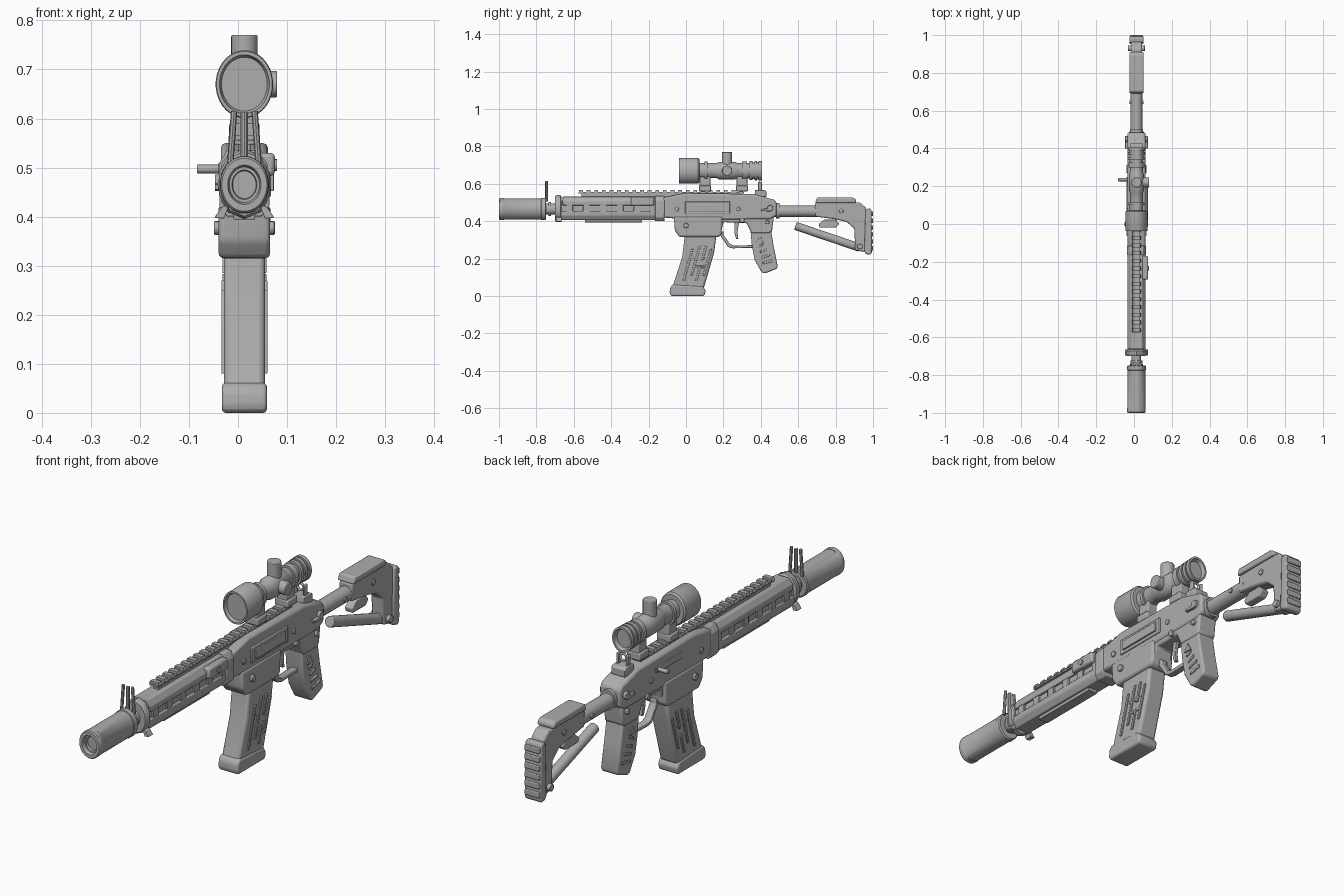
import bpy, bmesh, math
from mathutils import Matrix, Vector

C = 0.013      # x of the centre plane
SQ = 0.85      # round parts are narrower across x
grey = bpy.data.materials.new("gunmetal grey")
grey.diffuse_color = (0.42, 0.42, 0.42, 1)


def finish(bm, name, bevel=0.0, seg=2):
    bmesh.ops.recalc_face_normals(bm, faces=bm.faces)
    me = bpy.data.meshes.new(name)
    bm.to_mesh(me)
    bm.free()
    ob = bpy.data.objects.new(name, me)
    bpy.context.collection.objects.link(ob)
    me.materials.append(grey)
    if bevel:
        m = ob.modifiers.new("bevel", 'BEVEL')
        m.width, m.segments, m.limit_method = bevel, seg, 'ANGLE'
    bpy.ops.object.select_all(action='DESELECT')
    ob.select_set(True)
    bpy.context.view_layer.objects.active = ob
    bpy.ops.object.shade_smooth_by_angle(angle=math.radians(35))
    return ob


def extrude(bm, a, b):
    va, vb = [bm.verts.new(p) for p in a], [bm.verts.new(p) for p in b]
    n = len(a)
    bm.faces.new(va)
    bm.faces.new(vb[::-1])
    for i in range(n):
        bm.faces.new((va[i], va[(i + 1) % n], vb[(i + 1) % n], vb[i]))


def side(name, pts, x0, x1, bevel=0.006, seg=2):
    """Side outline (y, z) extruded across x."""
    bm = bmesh.new()
    extrude(bm, [(x0, *p) for p in pts], [(x1, *p) for p in pts])
    return finish(bm, name, bevel, seg)


def mid(name, pts, w, bevel=0.006, seg=2):
    return side(name, pts, C - w / 2, C + w / 2, bevel, seg)


def bar(name, pts, y0, y1, bevel=0.003):
    """Cross-section (x, z) extruded along y."""
    bm = bmesh.new()
    extrude(bm, [(C + x, y0, z) for x, z in pts], [(C + x, y1, z) for x, z in pts])
    return finish(bm, name, bevel)


def box(name, x0, x1, y0, y1, z0, z1, bevel=0.003):
    return side(name, [(y0, z0), (y1, z0), (y1, z1), (y0, z1)], x0, x1, bevel)


def lathe(name, prof, z, n=32, sq=SQ):
    """Profile (y, r) turned about an axis along y."""
    bm = bmesh.new()
    rings = []
    for y, r in prof:
        rings.append([bm.verts.new((C + sq * r * math.cos(2 * math.pi * (i + .5) / n), y,
                                    z + r * math.sin(2 * math.pi * (i + .5) / n))) for i in range(n)])
    for a, b in zip(rings, rings[1:]):
        for i in range(n):
            bm.faces.new((a[i], a[(i + 1) % n], b[(i + 1) % n], b[i]))
    bm.faces.new(rings[0])
    bm.faces.new(rings[-1])
    return finish(bm, name)


def rod(name, a, b, r, n=16, bevel=0.0, r2=None):
    a, b = Vector(a), Vector(b)
    d = b - a
    M = Matrix.Translation((a + b) / 2) @ d.to_track_quat('Z', 'Y').to_matrix().to_4x4()
    bm = bmesh.new()
    bmesh.ops.create_cone(bm, cap_ends=True, segments=n, radius1=r, radius2=r2 or r, depth=d.length, matrix=M)
    return finish(bm, name, bevel)


# Suppressor and barrel
lathe("suppressor", [(-.975, .02), (-.975, .028), (-.985, .03), (-.985, .036), (-1, .04), (-1, .054), (-.995, .058),
                     (-.975, .058), (-.973, .0565), (-.775, .0565), (-.773, .059), (-.752, .059), (-.748, .054),
                     (-.748, .03)], .465)
lathe("barrel_neck", [(-.75, .03), (-.735, .03), (-.735, .038), (-.722, .038), (-.722, .03), (-.60, .03)], .465, 20)

# Front sight: middle post and two leaning wings
rod("front_sight_post", (C, -.745, .515), (C, -.745, .612), .008, 10)
for s in (-1, 1):
    rod("front_sight_wing", (C + s * .029, -.745, .505), (C + s * .021, -.745, .615), .0065, 8)

# Handguard: front collar, core, upper and lower shells, bridges
lathe("handguard_collar", [(-.70, .035), (-.70, .066), (-.692, .072), (-.672, .072), (-.665, .062)], .467, 10, .76)
for s in (-1, 1):
    bar("collar_fin", [(s * .03, .425), (s * .046, .42), (s * .061, .398), (s * .042, .396)], -.695, -.665, .001)
bar("handguard_core", [(-.037, .43), (.037, .43), (.037, .51), (-.037, .51)], -.67, -.12)
bar("handguard_upper", [(-.047, .485), (.047, .485), (.047, .508), (.03, .531), (-.03, .531), (-.047, .508)], -.66, -.12)
bar("handguard_lower", [(-.047, .455), (.047, .455), (.047, .43), (.032, .407), (-.032, .407), (-.047, .43)], -.67, -.12)
bar("lower_rail", [(-.022, .394), (.022, .394), (.022, .41), (-.022, .41)], -.54, -.235, .002)
for i in range(6):
    y = -.64 + .09 * i
    box("handguard_bridge", C - .045, C + .045, y, y + .035, .45, .49, .002)
bar("handguard_rear_ring", [(-.051, .42), (-.035, .40), (.035, .40), (.051, .42), (.051, .51), (.035, .535),
                            (-.035, .535), (-.051, .51)], -.165, -.115)
box("side_latch", C + .03, C + .062, -.295, -.17, .483, .53, .008)
rod("side_latch_pin", (C + .05, -.235, .505), (C + .066, -.235, .505), .012)

# Top rail with teeth
bar("top_rail", [(-.02, .547), (.02, .547), (.02, .556), (-.02, .556)], -.575, .31, .001)
bar("rail_riser", [(-.012, .525), (.012, .525), (.012, .55), (-.012, .55)], -.56, .30, .001)
for i in range(22):
    y = -.572 + .0408 * i
    bar("rail_tooth", [(-.024, .553), (.024, .553), (.019, .566), (-.019, .566)], y, y + .02, 0)

# Receiver
mid("upper_receiver", [(-.125, .42), (-.125, .525), (-.01, .55), (.36, .545), (.47, .515), (.485, .50),
                       (.485, .43), (.45, .41), (.05, .405)], .096, .01)
mid("lower_receiver", [(.02, .43), (.47, .43), (.46, .345), (.445, .335), (.35, .335), (.325, .39), (.2, .395),
                       (.19, .35), (.02, .36)], .086, .008)
mid("magazine_well", [(-.065, .425), (.195, .425), (.19, .33), (.175, .315), (-.035, .315), (-.06, .35)], .105, .013, 3)
box("ejection_frame", C + .04, C + .054, -.005, .235, .44, .505, .003)
box("ejection_cover", C + .05, C + .060, .015, .215, .452, .492, .002)
rod("charging_handle", (C - .04, .235, .497), (-.084, .235, .497), .009, 12, .002)
box("charging_slot", C - .053, C - .04, .08, .25, .485, .51, .002)
for s in (-1, 1):
    for y, z, r, h in ((-.05, .465, .012, .054), (.28, .465, .011, .053), (.45, .47, .016, .06),
                       (.30, .405, .013, .053), (.435, .395, .011, .053), (0, .377, .014, .062)):
        rod("receiver_pin", (C + s * .03, y, z), (C + s * h, y, z), r, 14, .002)
    side("safety_lever", [(.40, .455), (.45, .452), (.455, .468), (.40, .466)], C + s * .04, C + s * .06, .002)

# Magazine with base, side ribs
mid("magazine", [(-.005, .34), (.165, .34), (.15, .23), (.095, .04), (-.075, .04), (-.02, .21)], .084, .012, 3)
mid("magazine_base", [(-.085, .045), (-.07, .062), (.09, .052), (.105, .03), (.10, .004), (.09, 0), (-.08, 0),
                      (-.088, .015)], .092, .01, 3)
for s in (-1, 1):
    for y, z0, z1 in ((.0, .08, .25), (.035, .11, .27), (.068, .08, .16), (.068, .19, .27), (.10, .11, .25)):
        a, b = (z0 - .15) * .28, (z1 - .15) * .28
        side("magazine_rib", [(y + a, z0), (y + a + .012, z0), (y + b + .012, z1), (y + b, z1)],
             C + s * .038, C + s * .047, .002)
    for z in (.15, .2):
        side("magazine_cross_rib", [(.04, z), (.10, z), (.103, z + .012), (.043, z + .012)],
             C + s * .038, C + s * .0455, .002)

# Trigger and guard
mid("trigger_guard", [(.185, .345), (.185, .32), (.225, .262), (.25, .255), (.36, .258), (.36, .272), (.255, .27),
                      (.235, .278), (.2, .328), (.2, .345)], .03, .003)
mid("trigger", [(.26, .40), (.285, .40), (.275, .34), (.28, .305), (.268, .305), (.258, .34)], .014, .002)

# Pistol grip with raised chevrons
mid("pistol_grip", [(.345, .35), (.455, .35), (.468, .27), (.49, .16), (.485, .145), (.42, .12), (.405, .125),
                    (.368, .19), (.352, .27)], .08, .012, 3)
for s in (-1, 1):
    for i in range(4):
        z, y = .17 + .03 * i, .41 - .007 * i
        side("grip_ridge", [(y, z), (y + .055 - .01 * i, z + .012), (y + .055 - .01 * i, z + .024), (y, z + .012)],
             C + s * .035, C + s * .045, .002)
    side("grip_arrow", [(.375, .285), (.415, .285), (.395, .32)], C + s * .035, C + s * .045, .002)

# Stock
rod("stock_tube", (C, .47, .453), (C, .72, .453), .031, 20).scale = (1, 1, 1)
lathe("stock_tube_collar", [(.48, .03), (.48, .042), (.50, .042), (.50, .03)], .455, 20)
mid("stock_body", [(.69, .425), (.69, .50), (.93, .50), (.965, .47), (.965, .25), (.955, .235), (.905, .245),
                   (.90, .36), (.86, .395), (.80, .41)], .06, .008)
mid("cheek_rest", [(.69, .498), (.70, .526), (.895, .526), (.91, .515), (.91, .498)], .076, .006)
mid("butt_pad", [(.953, .24), (.96, .465), (.985, .468), (.992, .455), (.994, .23), (.985, .22), (.96, .225)], .076, .006)
for i in range(6):
    box("butt_rib", C - .034, C + .034, .985, 1.0, .243 + .037 * i, .267 + .037 * i, .003)
rod("stock_strut", (C, .585, .375), (C, .93, .258), .022, 20, .003)
mid("stock_lever", [(.71, .385), (.715, .365), (.80, .365), (.82, .385), (.80, .41), (.74, .41)], .036, .004)
for s in (-1, 1):
    rod("stock_pin", (C + s * .02, .93, .265), (C + s * .045, .93, .265), .015, 14, .002)
    rod("stock_screw", (C + s * .02, .83, .455), (C + s * .035, .83, .455), .012, 14, .002)
    rod("tube_screw", (C + s * .015, .645, .453), (C + s * .036, .645, .453), .01, 12)

# Scope
Z = .67
lathe("scope_body", [(-.025, .055), (-.038, .06), (-.038, .067), (-.034, .069), (.065, .069), (.072, .062), (.072, .042),
                     (.10, .042), (.10, .049), (.115, .049), (.115, .040), (.165, .040), (.175, .046), (.265, .046),
                     (.275, .040), (.30, .040), (.30, .049), (.325, .049), (.325, .042), (.34, .042), (.34, .051),
                     (.355, .051), (.355, .045), (.365, .045), (.365, .052), (.38, .052), (.38, .046), (.388, .046),
                     (.388, .053), (.405, .053), (.405, .044), (.39, .038)], Z)
rod("scope_turret_top", (C, .22, Z), (C, .22, .77), .027, 24, .003)
rod("scope_turret_side", (C, .22, Z), (C + .067, .22, Z), .027, 24, .003)
for y in (.072, .27):
    mid("scope_mount", [(y, .562), (y + .058, .562), (y + .058, .64), (y, .64)], .045, .004)
    mid("scope_mount_foot", [(y - .003, .56), (y + .061, .56), (y + .061, .59), (y - .003, .59)], .062, .004)

# Rear sight
mid("rear_sight_base", [(.365, .53), (.43, .53), (.43, .56), (.42, .567), (.37, .567)], .064, .003)
for s in (-1, 1):
    box("rear_sight_ear", C + s * .022 - .005, C + s * .022 + .005, .385, .405, .56, .61, .003)
bpy.ops.mesh.primitive_torus_add(major_radius=.014, minor_radius=.005, major_segments=20, minor_segments=8,
                                 location=(C, .395, .595), rotation=(math.pi / 2, 0, 0))
ring = bpy.context.object
ring.name = "rear_sight_ring"
ring.data.materials.append(grey)
bpy.ops.object.shade_smooth()
